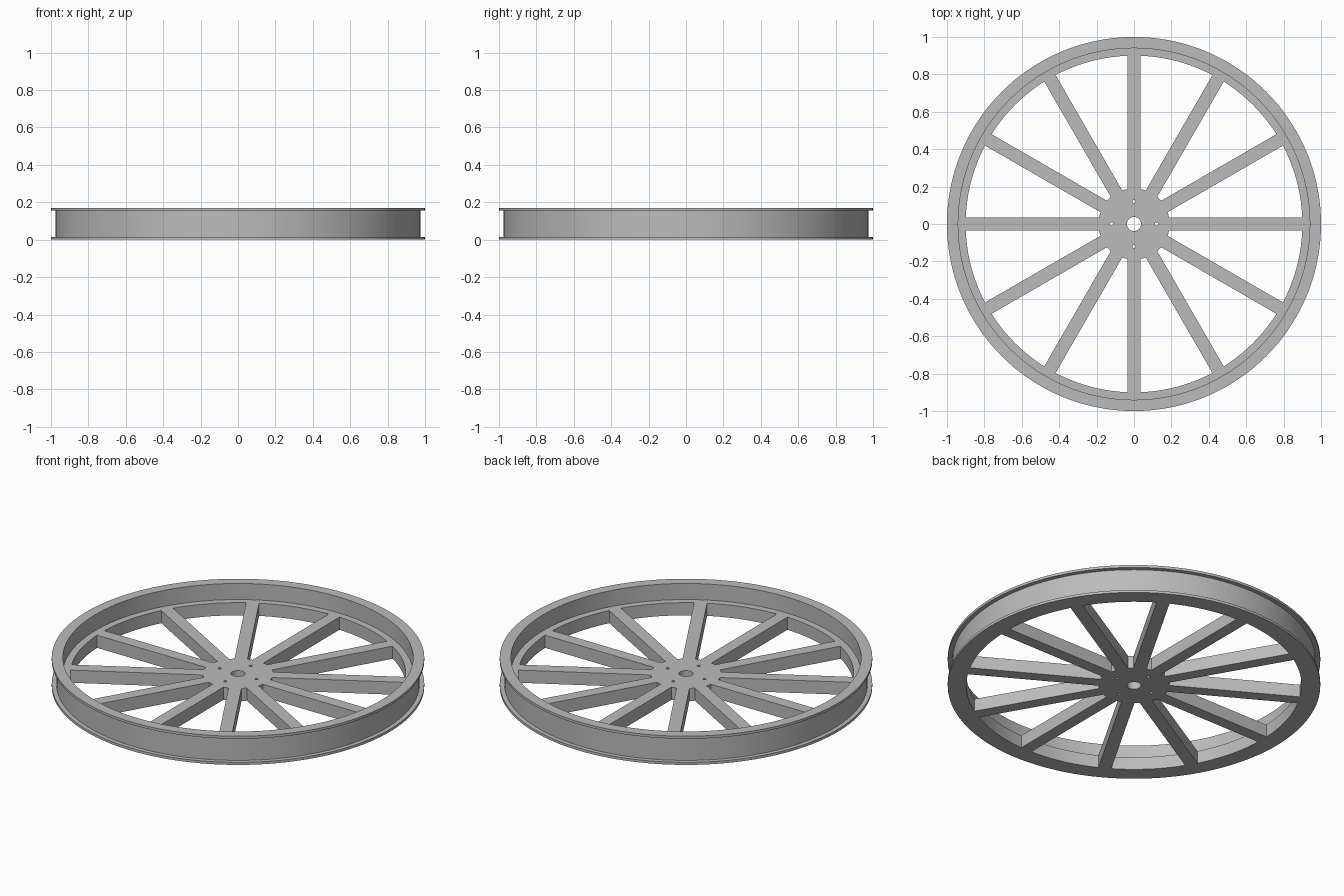
import bpy, bmesh, math

if "Cube" in bpy.data.objects:
    bpy.data.objects.remove(bpy.data.objects["Cube"])

grey = bpy.data.materials.new("plain grey")
grey.diffuse_color = (0.5, 0.5, 0.5, 1)
grey.use_nodes = True
grey.node_tree.nodes["Principled BSDF"].inputs["Base Color"].default_value = grey.diffuse_color

SEG = 144
SPOKES = 12
WEB_TOP = 0.075
R_IN, R_HUB, HALF = 0.90, 0.19, 0.035


def activate(ob):
    bpy.ops.object.select_all(action='DESELECT')
    ob.select_set(True)
    bpy.context.view_layer.objects.active = ob


def polar(r, a):
    return (r * math.cos(a), r * math.sin(a))


# Rim: flanged channel section with an inner ledge, revolved
profile = [(1, 0), (1, .015), (.975, .015), (.975, .155), (1, .155), (1, .17),
           (.94, .17), (.94, WEB_TOP), (R_IN, WEB_TOP), (R_IN, 0)]
bm = bmesh.new()
rings = [[bm.verts.new((*polar(r, math.tau * i / SEG), z)) for r, z in profile]
         for i in range(SEG)]
n = len(profile)
for i in range(SEG):
    a, b = rings[i], rings[(i + 1) % SEG]
    for j in range(n):
        k = (j + 1) % n
        bm.faces.new((a[j], b[j], b[k], a[k]))
bmesh.ops.recalc_face_normals(bm, faces=bm.faces)
me = bpy.data.meshes.new("rim")
bm.to_mesh(me)
bm.free()
rim = bpy.data.objects.new("rim", me)
bpy.context.collection.objects.link(rim)
me.materials.append(grey)
activate(rim)
bpy.ops.object.shade_smooth_by_angle(angle=math.radians(30))

# Hub and spokes: one flat outline with the bolt holes, extruded
outline = []
tip, root = math.asin(HALF / R_IN), math.asin(HALF / R_HUB)
step = math.tau / SPOKES
for s in range(SPOKES):
    a = s * step
    outline += [polar(R_HUB, a - root), polar(R_IN, a - tip), polar(R_IN, a),
                polar(R_IN, a + tip), polar(R_HUB, a + root)]
    outline += [polar(R_HUB, a + root + (step - 2 * root) * t / 4) for t in (1, 2, 3)]


def circle(cx, cy, r, count):
    pts = [polar(r, math.tau * i / count) for i in range(count)]
    return [(cx + x, cy + y) for x, y in pts]


loops = [outline, circle(0, 0, 0.038, 32)]
loops += [circle(*polar(0.12, q * math.pi / 2), 0.009, 12) for q in range(4)]

cu = bpy.data.curves.new("hub_and_spokes", 'CURVE')
cu.dimensions = '2D'
cu.fill_mode = 'BOTH'
cu.extrude = WEB_TOP / 2
for loop in loops:
    sp = cu.splines.new('POLY')
    sp.points.add(len(loop) - 1)
    for p, (x, y) in zip(sp.points, loop):
        p.co = (x, y, 0, 1)
    sp.use_cyclic_u = True
web = bpy.data.objects.new("hub_and_spokes", cu)
bpy.context.collection.objects.link(web)
web.location.z = WEB_TOP / 2
activate(web)
bpy.ops.object.convert(target='MESH')
web = bpy.context.object
bm = bmesh.new()
bm.from_mesh(web.data)
bmesh.ops.remove_doubles(bm, verts=bm.verts, dist=1e-5)
bmesh.ops.recalc_face_normals(bm, faces=bm.faces)
bm.to_mesh(web.data)
bm.free()
web.data.materials.clear()
web.data.materials.append(grey)
bpy.ops.object.shade_smooth_by_angle(angle=math.radians(32))
